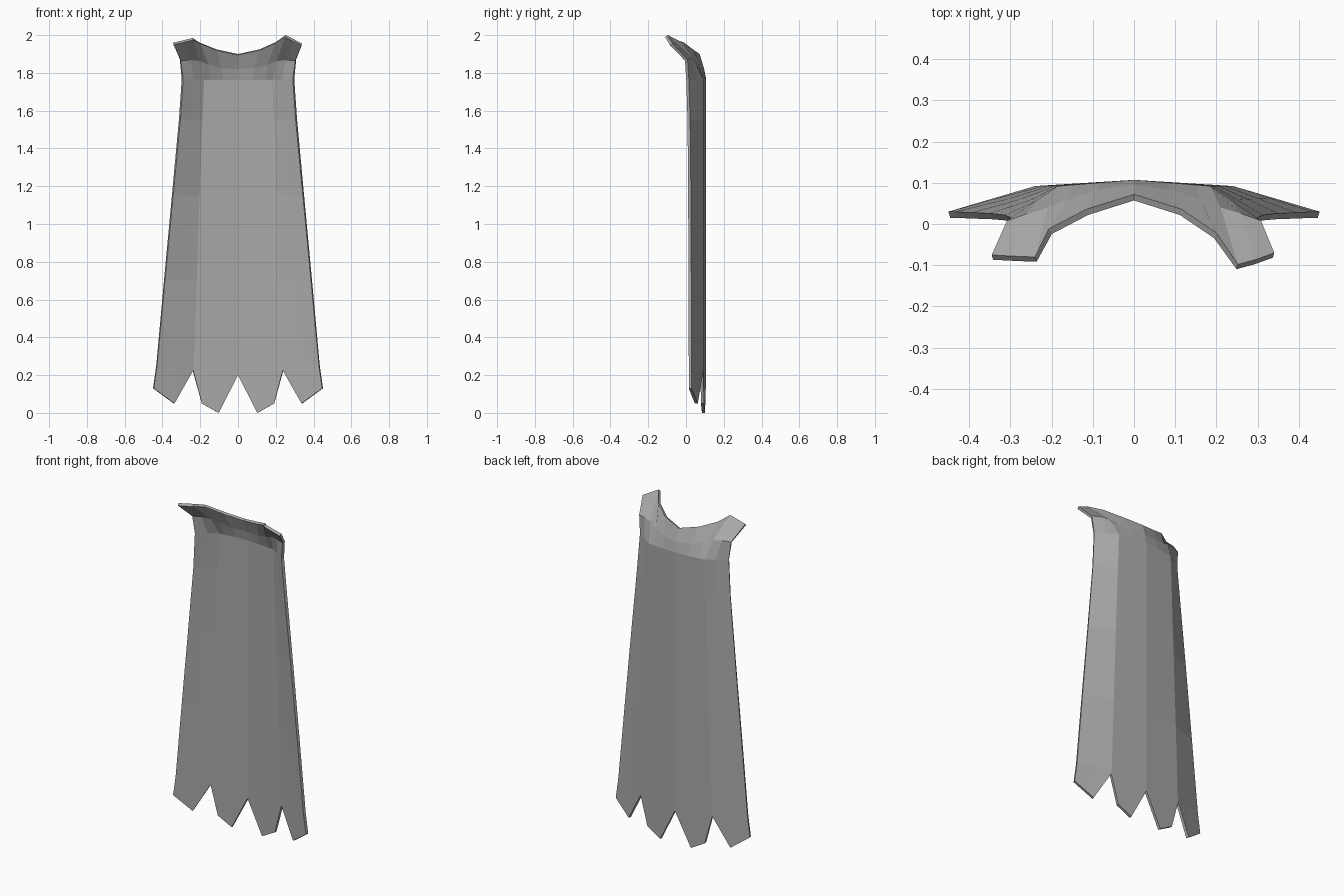
import bpy
import bmesh
from mathutils import Vector

cube = bpy.data.objects.get("Cube")
if cube:
    bpy.data.objects.remove(cube, do_unlink=True)

cloth = bpy.data.materials.new("grey cloth")
cloth.use_nodes = True
grey = (0.4, 0.4, 0.4, 1)
cloth.diffuse_color = grey
cloth.node_tree.nodes["Principled BSDF"].inputs["Base Color"].default_value = grey


def body_row(z, fold_x, edge_x, edge_y):
    """Half a cross-section: centre, fold and edge joined by straight panels."""
    centre = Vector((0, 0.107, z))
    fold = Vector((fold_x, 0.092, z))
    edge = Vector((edge_x, edge_y, z))
    return [centre, centre.lerp(fold, 0.43), centre.lerp(fold, 0.8),
            fold, fold.lerp(edge, 0.48), edge]


# Torn hem, hanging panels, shoulder bend
hem = body_row(0, 0.24, 0.45, 0.03)
for p, z in zip(hem, (0.2, 0.0, 0.05, 0.225, 0.05, 0.13)):
    p.z = z
rows = [hem,
        body_row(0.25, 0.237, 0.433, 0.03),
        body_row(0.7, 0.222, 0.392, 0.028),
        body_row(1.15, 0.207, 0.35, 0.026),
        body_row(1.55, 0.193, 0.313, 0.022),
        body_row(1.765, 0.185, 0.298, 0.015)]

# Neck, then the raised collar rim with its two uneven shoulder tips
neck = [(0, 0.095, 1.825), (0.09, 0.083, 1.83), (0.16, 0.06, 1.85),
        (0.21, 0.04, 1.87), (0.26, 0.025, 1.875), (0.308, 0.008, 1.872)]
rim = [(0, 0.072, 1.9), (0.115, 0.036, 1.925), (0.2, -0.022, 1.963),
       (0.252, -0.098, 2.0), (0.296, -0.086, 1.978), (0.34, -0.07, 1.955)]
right_rim = rim[:2] + [(0.207, -0.012, 1.962), (0.24, -0.08, 1.985),
                       (0.292, -0.078, 1.972), (0.345, -0.075, 1.96)]

bm = bmesh.new()
grid = []
for half, other in [(r, r) for r in rows + [neck]] + [(rim, right_rim)]:
    points = [(-x, y, z) for x, y, z in reversed(other[1:])] + list(half)
    grid.append([bm.verts.new(p) for p in points])
for low, high in zip(grid, grid[1:]):
    for i in range(len(low) - 1):
        bm.faces.new((low[i], high[i], high[i + 1], low[i + 1]))

mesh = bpy.data.meshes.new("cape")
bm.to_mesh(mesh)
bm.free()
mesh.materials.append(cloth)
cape = bpy.data.objects.new("cape", mesh)
bpy.context.collection.objects.link(cape)

# Cloth thickness toward the wearer
solid = cape.modifiers.new("thickness", "SOLIDIFY")
solid.thickness = 0.016
solid.offset = -1
